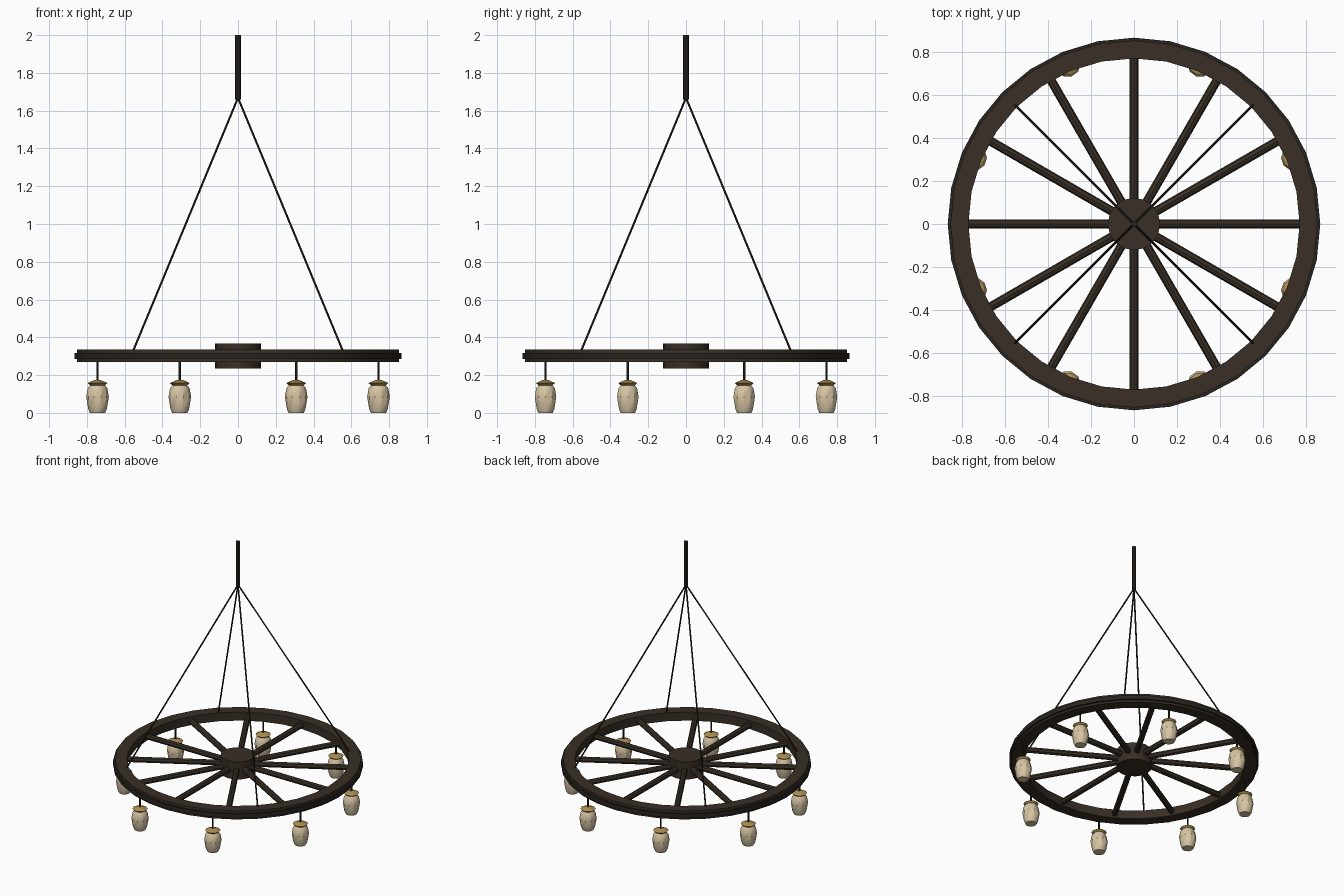
import bpy, math
from mathutils import Vector

if "Cube" in bpy.data.objects:
    bpy.data.objects.remove(bpy.data.objects["Cube"])


def material(name, color):
    m = bpy.data.materials.new(name)
    m.diffuse_color = (*color, 1)
    m.use_nodes = True
    m.node_tree.nodes["Principled BSDF"].inputs["Base Color"].default_value = m.diffuse_color
    return m


WOOD = material("dark wood", (0.040, 0.028, 0.019))
IRON = material("dark iron", (0.022, 0.018, 0.014))
BRASS = material("aged brass", (0.42, 0.27, 0.08))
GLASS = material("cream glass", (0.68, 0.56, 0.37))


def lathe(name, profile, sides, mat, loc=(0, 0, 0), closed=False, smooth=True):
    """Spin (radius, z) points around z; closed joins the last ring to the first."""
    n = len(profile)
    verts = [(r * math.cos(2 * math.pi * i / sides), r * math.sin(2 * math.pi * i / sides), z)
             for r, z in profile for i in range(sides)]
    faces = []
    for k in range(n if closed else n - 1):
        a, b = k * sides, (k + 1) % n * sides
        for i in range(sides):
            j = (i + 1) % sides
            faces.append((a + i, a + j, b + j, b + i))
    if not closed:
        faces.append(tuple(reversed(range(sides))))
        faces.append(tuple(range((n - 1) * sides, n * sides)))
    mesh = bpy.data.meshes.new(name)
    mesh.from_pydata(verts, [], faces)
    mesh.materials.append(mat)
    obj = bpy.data.objects.new(name, mesh)
    obj.location = loc
    bpy.context.collection.objects.link(obj)
    if smooth:
        bpy.ops.object.select_all(action='DESELECT')
        obj.select_set(True)
        bpy.context.view_layer.objects.active = obj
        bpy.ops.object.shade_smooth_by_angle(angle=math.radians(35))
    return obj


def rod(name, start, end, radius, sides, mat):
    """Straight bar between two points."""
    start, end = Vector(start), Vector(end)
    d = end - start
    obj = lathe(name, [(radius, 0), (radius, d.length)], sides, mat, start)
    obj.rotation_euler = d.to_track_quat('Z', 'Y').to_euler()
    return obj


def polar(radius, degrees, z):
    a = math.radians(degrees)
    return (radius * math.cos(a), radius * math.sin(a), z)


# Wheel rim with an iron band around it
lathe("wheel_rim", [(0.77, 0.27), (0.853, 0.27), (0.853, 0.335), (0.77, 0.335)],
      32, WOOD, closed=True)
lathe("rim_band", [(0.845, 0.285), (0.866, 0.285), (0.866, 0.317), (0.845, 0.317)],
      32, IRON, closed=True)

# Hub and spokes
lathe("hub", [(0.122, 0.235), (0.122, 0.368)], 16, WOOD)
for i in range(12):
    rod(f"spoke_{i + 1}", polar(0.08, i * 30, 0.302), polar(0.79, i * 30, 0.302), 0.021, 8, WOOD)

# Ceiling pole and four hanging rods
lathe("ceiling_pole", [(0.015, 1.66), (0.015, 2.0)], 8, IRON)
for i in range(4):
    rod(f"hanging_rod_{i + 1}", polar(0.787, 45 + i * 90, 0.325), (0, 0, 1.668), 0.0055, 6, IRON)

# Eight lamps below the rim
for i in range(8):
    x, y, _ = polar(0.805, 22.5 + i * 45, 0)
    lathe(f"lamp_stem_{i + 1}", [(0.0065, 0.16), (0.0065, 0.28)], 6, IRON, (x, y, 0))
    lathe(f"lamp_cap_{i + 1}", [(0.034, 0.142), (0.053, 0.158), (0.018, 0.173)],
          10, BRASS, (x, y, 0))
    lathe(f"lamp_glass_{i + 1}",
          [(0.04, 0.0), (0.049, 0.02), (0.06, 0.085), (0.052, 0.13), (0.036, 0.15)],
          10, GLASS, (x, y, 0))
